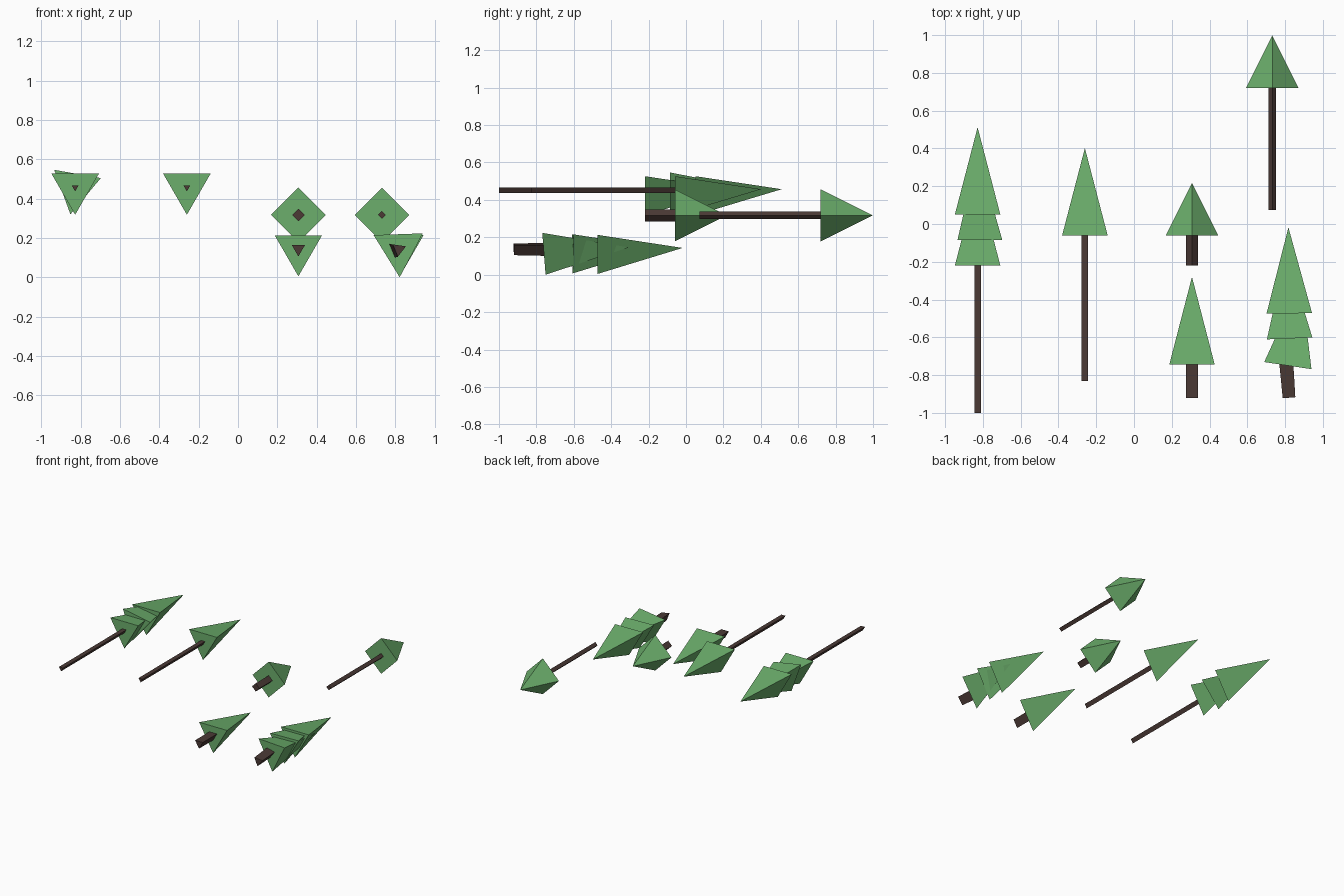
import bpy
from math import sin, cos, pi, radians
from mathutils import Vector, Matrix

if "Cube" in bpy.data.objects:
    bpy.data.objects.remove(bpy.data.objects["Cube"])


def material(name, color):
    m = bpy.data.materials.new(name)
    m.diffuse_color = (*color, 1)
    m.use_nodes = True
    m.node_tree.nodes["Principled BSDF"].inputs["Base Color"].default_value = m.diffuse_color
    return m


GREEN = material("leaf_green", (0.15, 0.43, 0.15))
BROWN = material("bark_brown", (0.07, 0.042, 0.036))


def spike(name, sides, start, length, r1, r2, mat, roll=0, lean=(0, 1, 0)):
    """Flat-sided cone or prism growing along +y; the first corner points down."""
    def ring(r, y):
        return [(-r * sin(2 * pi * i / sides), y, -r * cos(2 * pi * i / sides))
                for i in range(sides)]
    n = sides
    verts = ring(r1, 0)
    faces = [tuple(range(n))]
    if r2 > 0:
        verts += ring(r2, length)
        faces.append(tuple(reversed(range(n, 2 * n))))
        faces += [(i, n + i, n + (i + 1) % n, (i + 1) % n) for i in range(n)]
    else:
        verts.append((0, length, 0))
        faces += [(i, n, (i + 1) % n) for i in range(n)]
    me = bpy.data.meshes.new(name)
    me.from_pydata(verts, [], faces)
    tilt = Vector((0, 1, 0)).rotation_difference(Vector(lean).normalized())
    # positive roll turns the corner pointing down towards -x
    me.transform(Matrix.Translation(start) @ tilt.to_matrix().to_4x4()
                 @ Matrix.Rotation(radians(roll), 4, 'Y'))
    import bmesh
    bm = bmesh.new()
    bm.from_mesh(me)
    bmesh.ops.recalc_face_normals(bm, faces=bm.faces)
    bm.to_mesh(me)
    bm.free()
    me.materials.append(mat)
    ob = bpy.data.objects.new(name, me)
    bpy.context.collection.objects.link(ob)
    return ob


def tree(name, sides, x, z, foot, trunk_r, tiers, height):
    """Straight tree: trunk plus a stack of (base y, roll) foliage cones."""
    spike(name + "_trunk", sides, (x, foot, z), tiers[0][0] - foot,
          trunk_r, trunk_r, BROWN)
    for i, (y, roll) in enumerate(tiers):
        spike(f"{name}_foliage_{i + 1}", sides, (x, y, z), height,
              0.139, 0, GREEN, roll)


# Straight trees
tree("tall_tiered_tree", 3, -0.828, 0.457, -1.0, 0.02,
     [(-0.22, 0), (-0.085, 10), (0.05, 0)], 0.462)
tree("tall_tree", 3, -0.26, 0.457, -0.83, 0.02, [(-0.06, 0)], 0.462)
tree("short_tree", 3, 0.307, 0.144, -0.92, 0.038, [(-0.745, 0)], 0.465)
tree("short_square_tree", 4, 0.307, 0.317, -0.22, 0.032, [(-0.06, 0)], 0.278)
tree("tall_square_tree", 4, 0.732, 0.317, 0.073, 0.02, [(0.72, 0)], 0.279)

# Crooked tiered tree, each part leaning a little differently
spike("crooked_tree_trunk", 3, (0.818, -0.92, 0.143), 0.18, 0.039, 0.043,
      BROWN, 8, (-0.08, 1, 0))
spike("crooked_tree_foliage_1", 3, (0.817, -0.75, 0.146), 0.45, 0.146, 0,
      GREEN, -2, (0.15, 1, 0))
spike("crooked_tree_foliage_2", 3, (0.824, -0.606, 0.146), 0.455, 0.139, 0,
      GREEN, 0, (-0.04, 1, 0))
spike("crooked_tree_foliage_3", 3, (0.822, -0.473, 0.143), 0.455, 0.139, 0,
      GREEN, 0, (-0.01, 1, 0))
